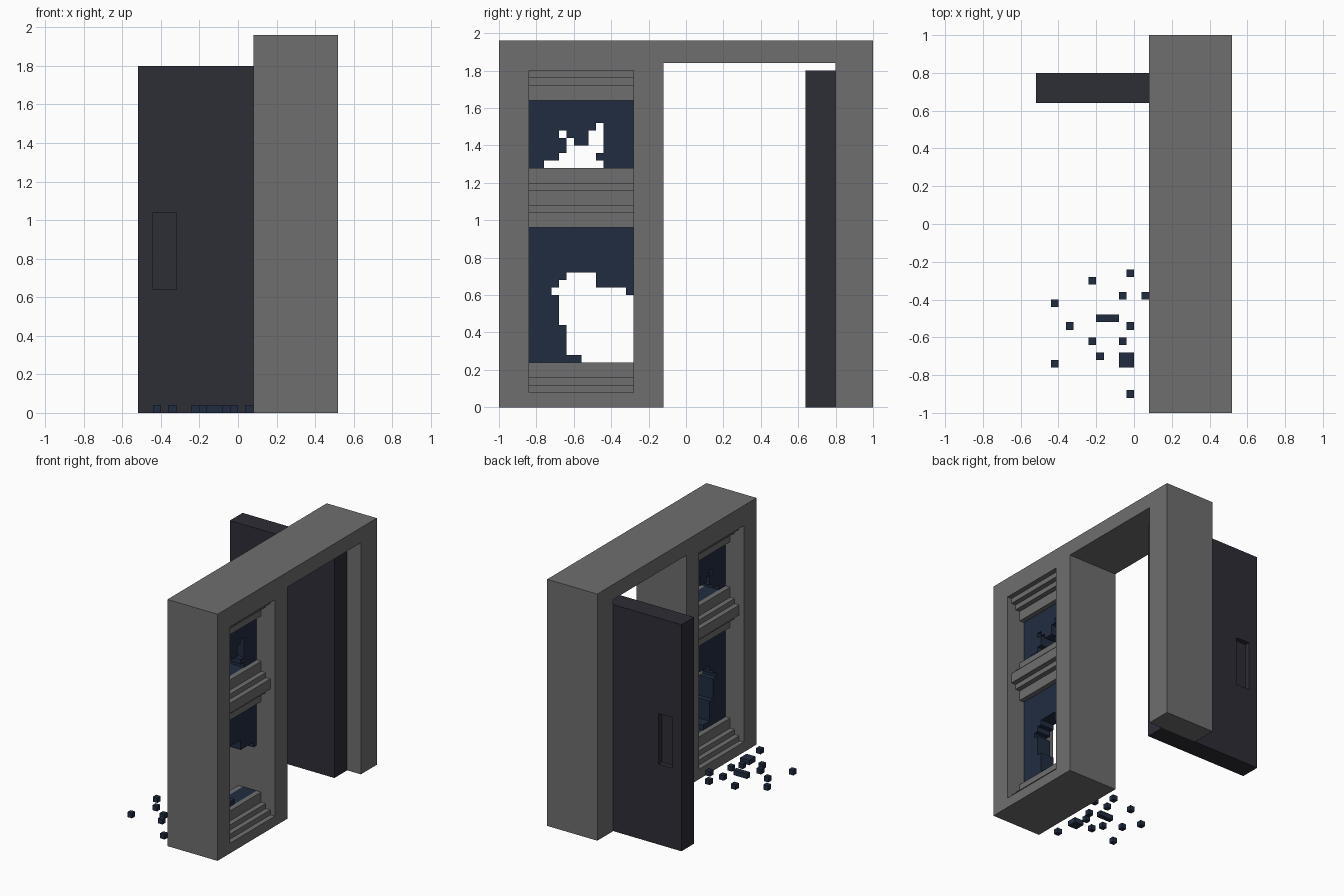
import bpy, bmesh
from mathutils import Vector

if "Cube" in bpy.data.objects:
    bpy.data.objects.remove(bpy.data.objects["Cube"])


def material(name, rgb):
    m = bpy.data.materials.new(name)
    m.diffuse_color = (*rgb, 1)
    m.use_nodes = True
    m.node_tree.nodes["Principled BSDF"].inputs["Base Color"].default_value = m.diffuse_color
    return m


GREY = material("stone grey", (0.156, 0.156, 0.156))
DARK = material("dark door", (0.027, 0.026, 0.037))
NAVY = material("navy glass", (0.0152, 0.0255, 0.052))


def finish(bm, name, mat):
    bmesh.ops.recalc_face_normals(bm, faces=bm.faces)
    me = bpy.data.meshes.new(name)
    bm.to_mesh(me)
    bm.free()
    me.materials.append(mat)
    ob = bpy.data.objects.new(name, me)
    bpy.context.collection.objects.link(ob)
    return ob


def add_box(bm, x0, x1, y0, y1, z0, z1):
    vs = bmesh.ops.create_cube(bm, size=1)["verts"]
    for v in vs:
        v.co = (x0 if v.co.x < 0 else x1,
                y0 if v.co.y < 0 else y1,
                z0 if v.co.z < 0 else z1)


def pierced_panel(name, mat, x0, x1, rect, holes):
    """Slab across x with rectangular openings (y0, y1, z0, z1)."""
    ys = sorted({v for r in [rect] + holes for v in r[:2]})
    zs = sorted({v for r in [rect] + holes for v in r[2:]})
    bm = bmesh.new()
    for a, b in zip(ys, ys[1:]):
        for c, d in zip(zs, zs[1:]):
            my, mz = (a + b) / 2, (c + d) / 2
            if any(h[0] < my < h[1] and h[2] < mz < h[3] for h in holes):
                continue
            bm.faces.new([bm.verts.new((x0, y, z))
                          for y, z in ((a, c), (b, c), (b, d), (a, d))])
    bmesh.ops.remove_doubles(bm, verts=bm.verts, dist=0.001)
    ext = bmesh.ops.extrude_face_region(bm, geom=bm.faces[:], use_keep_orig=True)
    for g in ext["geom"]:
        if isinstance(g, bmesh.types.BMVert):
            g.co.x = x1
    return finish(bm, name, mat)


# Wall frame with doorway and window opening
WINDOW = (-0.84, -0.28, 0.08, 1.80)
pierced_panel("wall_frame", GREY, 0.08, 0.52, (-1, 1, 0, 1.96),
              [WINDOW, (-0.12, 0.80, 0, 1.84)])

# Shattered glass pane: lower and upper break
breaks = [
    (-0.56, -0.28, 0.24, 0.28), (-0.64, -0.28, 0.28, 0.44),
    (-0.68, -0.28, 0.44, 0.60), (-0.72, -0.32, 0.60, 0.64),
    (-0.68, -0.48, 0.64, 0.68), (-0.64, -0.48, 0.68, 0.72),
    (-0.76, -0.44, 1.28, 1.32), (-0.68, -0.48, 1.32, 1.36),
    (-0.64, -0.44, 1.36, 1.40), (-0.64, -0.60, 1.40, 1.44),
    (-0.52, -0.44, 1.40, 1.48), (-0.68, -0.64, 1.44, 1.48),
    (-0.48, -0.44, 1.48, 1.52),
]
pierced_panel("broken_glass", NAVY, 0.24, 0.36, WINDOW, breaks)


# Stepped rails on both sides of the glass; profile is (distance from glass, z)
def rail(name, profile):
    for label, side in (("outer", 1), ("inner", -1)):
        bm = bmesh.new()
        f = bm.faces.new([bm.verts.new((0.30 + side * (0.06 + d), WINDOW[0], z))
                          for d, z in profile])
        ext = bmesh.ops.extrude_face_region(bm, geom=[f], use_keep_orig=True)
        for g in ext["geom"]:
            if isinstance(g, bmesh.types.BMVert):
                g.co.y = WINDOW[1]
        finish(bm, f"{name}_{label}", GREY)


def half_steps(z, s):
    """Steps from the thick end at z towards the thin lip."""
    return [(0.12, z), (0.12, z + s * 0.04), (0.08, z + s * 0.04),
            (0.08, z + s * 0.08), (0.04, z + s * 0.08),
            (0.04, z + s * 0.16), (0, z + s * 0.16)]


rail("bottom_rail", half_steps(0.08, 1) + [(0, 0.08)])
rail("top_rail", half_steps(1.80, -1) + [(0, 1.80)])
rail("middle_rail", half_steps(1.12, 1)[1:] + half_steps(1.12, -1)[:0:-1])

# Open door leaf with a recessed grip on both faces
bm = bmesh.new()
add_box(bm, -0.52, 0.40, 0.64, 0.80, 0, 1.80)
for co, no in (((-0.44, 0, 0), (1, 0, 0)), ((-0.32, 0, 0), (1, 0, 0)),
               ((0, 0, 0.64), (0, 0, 1)), ((0, 0, 1.04), (0, 0, 1))):
    bmesh.ops.bisect_plane(bm, geom=bm.verts[:] + bm.edges[:] + bm.faces[:],
                           plane_co=co, plane_no=no)
bmesh.ops.recalc_face_normals(bm, faces=bm.faces)
grips = [f for f in bm.faces if abs(f.normal.y) > 0.9
         and (f.calc_center_median() - Vector((-0.38, 0.72, 0.84))).length < 0.1]
for f in grips:
    inward = -0.04 * f.normal
    bmesh.ops.inset_individual(bm, faces=[f], thickness=0, depth=0)
    bmesh.ops.translate(bm, verts=f.verts[:], vec=inward)
finish(bm, "door_leaf", DARK)

# Glass fragments on the floor: centre x, y, size x, y
shards = [(-0.02, -0.26), (-0.22, -0.30), (-0.06, -0.38), (0.06, -0.38),
          (-0.42, -0.42), (-0.34, -0.54), (-0.02, -0.54), (-0.22, -0.62),
          (-0.06, -0.62), (-0.18, -0.70), (-0.42, -0.74), (-0.02, -0.90)]
shards = [(x, y, 0.04, 0.04) for x, y in shards]
shards += [(-0.14, -0.50, 0.12, 0.04), (-0.04, -0.72, 0.08, 0.08)]
bm = bmesh.new()
for x, y, w, d in shards:
    add_box(bm, x - w / 2, x + w / 2, y - d / 2, y + d / 2, 0, 0.04)
finish(bm, "glass_fragments", NAVY)
